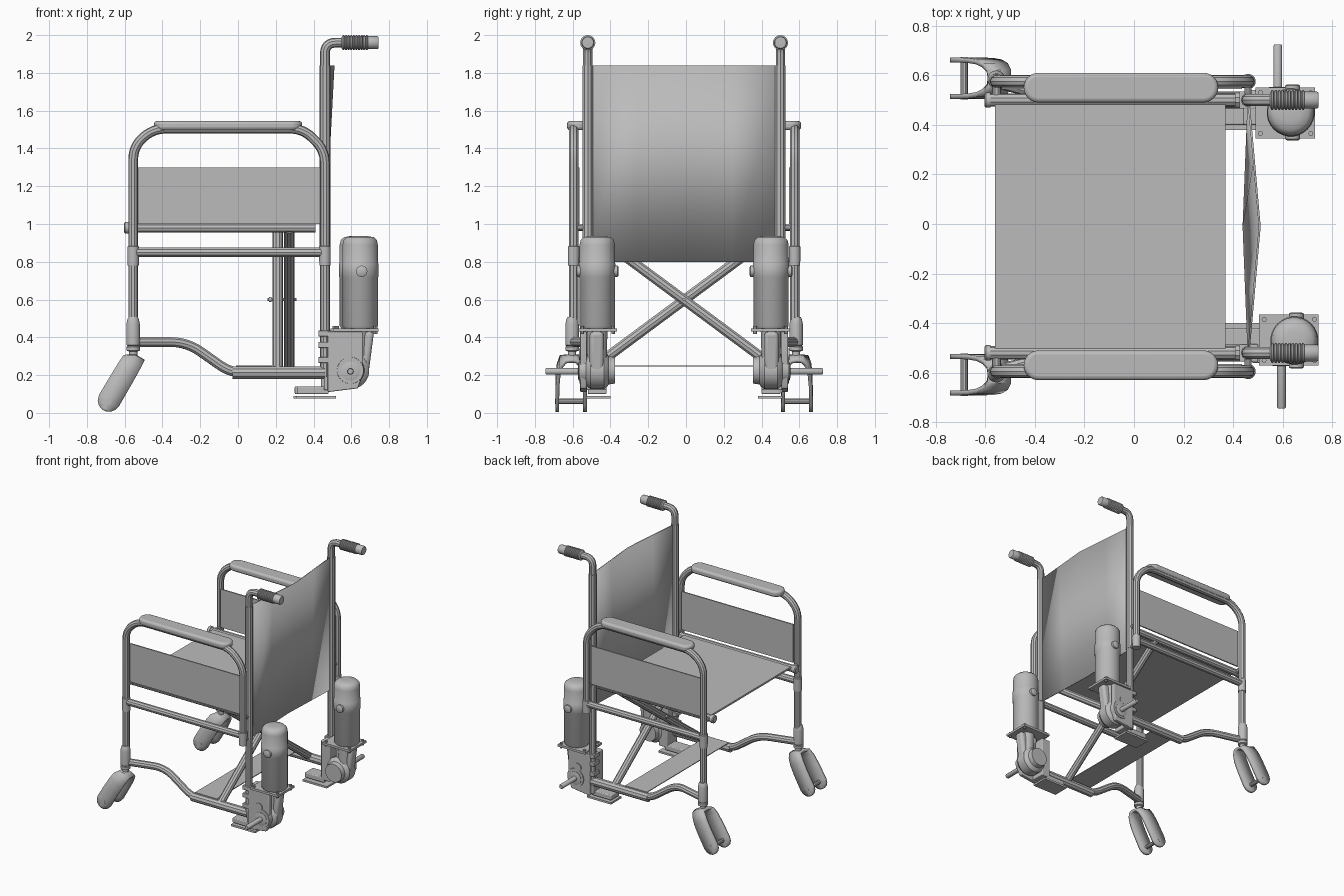
import bpy, bmesh, math
from mathutils import Vector

if "Cube" in bpy.data.objects:
    bpy.data.objects.remove(bpy.data.objects["Cube"])

gray = bpy.data.materials.new("plain gray")
gray.use_nodes = True
gray.diffuse_color = (0.5, 0.5, 0.5, 1)
gray.node_tree.nodes["Principled BSDF"].inputs["Base Color"].default_value = (0.5, 0.5, 0.5, 1)

MID = -0.01  # centre line between the two sides


def add(name, mesh, smooth=True):
    ob = bpy.data.objects.new(name, mesh)
    bpy.context.collection.objects.link(ob)
    mesh.materials.clear()
    mesh.materials.append(gray)
    if smooth:
        bpy.ops.object.select_all(action="DESELECT")
        ob.select_set(True)
        bpy.context.view_layer.objects.active = ob
        bpy.ops.object.shade_smooth_by_angle(angle=math.radians(35))
    return ob


def finish(name, bm, smooth=True):
    bmesh.ops.recalc_face_normals(bm, faces=bm.faces)
    me = bpy.data.meshes.new(name)
    bm.to_mesh(me)
    bm.free()
    return add(name, me, smooth)


def rounded(pts, rad, steps=6):
    """Replace the inner corners of a path by smooth bends."""
    pts = [Vector(p) for p in pts]
    out = [pts[0]]
    for a, b, c in zip(pts, pts[1:], pts[2:]):
        u, v = a - b, c - b
        k = min(rad, u.length * 0.49, v.length * 0.49)
        p, q = b + u.normalized() * k, b + v.normalized() * k
        for i in range(steps + 1):
            t = i / steps
            out.append(p * (1 - t) ** 2 + b * 2 * t * (1 - t) + q * t * t)
    return out + [pts[-1]]


def tube(name, pts, r, bend=0.1):
    cu = bpy.data.curves.new(name, "CURVE")
    cu.dimensions = "3D"
    cu.bevel_depth = r
    cu.bevel_resolution = 3
    cu.use_fill_caps = True
    path = rounded(pts, bend)
    sp = cu.splines.new("POLY")
    sp.points.add(len(path) - 1)
    for q, p in zip(sp.points, path):
        q.co = (*p, 1)
    tmp = bpy.data.objects.new(name + "_path", cu)
    bpy.context.collection.objects.link(tmp)
    dg = bpy.context.evaluated_depsgraph_get()
    me = bpy.data.meshes.new_from_object(tmp.evaluated_get(dg))
    bpy.data.objects.remove(tmp)
    return add(name, me)


def lathe(name, origin, axis, profile, n=28):
    """Turn (radius, distance along axis) pairs about an axis."""
    axis = Vector(axis)
    u = axis.orthogonal().normalized()
    v = axis.cross(u)
    bm = bmesh.new()
    rings = []
    for r, h in profile:
        c = Vector(origin) + axis * h
        rings.append([bm.verts.new(c + (u * math.cos(t) + v * math.sin(t)) * r)
                      for t in (2 * math.pi * i / n for i in range(n))])
    for a, b in zip(rings, rings[1:]):
        for i in range(n):
            j = (i + 1) % n
            bm.faces.new((a[i], a[j], b[j], b[i]))
    bm.faces.new(rings[0])
    bm.faces.new(rings[-1])
    return finish(name, bm)


def prism(name, outline, lo, hi, axis="y", bevel=0.0):
    """Extrude an outline in xz (axis y) or xy (axis z)."""
    bm = bmesh.new()
    place = (lambda a, b, t: (a, t, b)) if axis == "y" else (lambda a, b, t: (a, b, t))
    base = bm.faces.new([bm.verts.new(place(a, b, lo)) for a, b in outline])
    ext = bmesh.ops.extrude_face_region(bm, geom=[base])
    move = Vector(place(0, 0, hi - lo))
    bmesh.ops.translate(bm, vec=move, verts=[g for g in ext["geom"] if isinstance(g, bmesh.types.BMVert)])
    ob = finish(name, bm)
    if bevel:
        m = ob.modifiers.new("round", "BEVEL")
        m.width, m.segments = bevel, 3
        m.limit_method, m.angle_limit = "ANGLE", math.radians(40)
    return ob


def box(name, x, y, z, bevel=0.0):
    return prism(name, [(x[0], z[0]), (x[1], z[0]), (x[1], z[1]), (x[0], z[1])], min(y), max(y), "y", bevel)


def fork(name, y):
    """Two-armed caster fork, swept down a slanted axis."""
    top, down, across = Vector((-0.545, y, 0.3)), Vector((-0.507, 0, -0.862)), Vector((0.862, 0, -0.507))
    half = [(0.0, 0.0, 0.052), (0.03, 0.003, 0.054), (0.052, 0.03, 0.057), (0.066, 0.08, 0.059), (0.072, 0.15, 0.06),
            (0.074, 0.27, 0.061), (0.074, 0.3, 0.053), (0.074, 0.32, 0.036), (0.074, 0.331, 0.012)]
    path = [(-d, s, w) for d, s, w in reversed(half[1:])] + half
    bm = bmesh.new()
    rows = []
    for d, s, w in path:
        row = [top + down * s + across * k * w + Vector((0, d, 0)) for k in (-1, 0, 1)]
        rows.append([bm.verts.new((p.x, p.y, min(p.z, 0.3))) for p in row])
    for a, b in zip(rows, rows[1:]):
        for i in (0, 1):
            bm.faces.new((a[i], a[i + 1], b[i + 1], b[i]))
    ob = finish(name, bm)
    m = ob.modifiers.new("thickness", "SOLIDIFY")
    m.thickness, m.offset = 0.02, 0


def drive_unit(side, s):
    """Motor, gearbox, mounting clamp and output shaft."""
    dx = -0.015 if s > 0 else 0.0
    Y = lambda d: MID + s * d
    mx, my = 0.647 + dx, Y(0.46)
    lathe(side + "_motor", (mx, my, 0), (0, 0, 1),
          [(0.08, 0.44), (0.094, 0.46), (0.094, 0.715), (0.097, 0.72), (0.097, 0.79), (0.094, 0.795), (0.094, 0.89),
           (0.088, 0.915), (0.072, 0.93), (0.04, 0.936), (0.01, 0.937)])
    for k, tag in ((1, "outer"), (-1, "inner")):
        lathe(side + "_brush_cap_" + tag, (mx + 0.008, my, 0.75), (0, s * k, 0), [(0.03, 0.08), (0.03, 0.108), (0.022, 0.113)], 16)
    box(side + "_motor_plate", (0.505 + dx, 0.745 + dx), (Y(0.355), Y(0.56)), (0.43, 0.447))
    for px in (0.525, 0.728):
        for pd in (0.375, 0.54):
            lathe(side + "_plate_bolt", (px + dx, Y(pd), 0.447), (0, 0, 1), [(0.01, -0.03), (0.01, 0.012)], 8)
    prism(side + "_gear_column", [(0.56 + dx, 0.43), (0.72 + dx, 0.43), (0.69 + dx, 0.2), (0.58 + dx, 0.16)], Y(0.425), Y(0.5), "y", 0.02)
    lathe(side + "_gear_neck", (0.635 + dx, Y(0.46), 0.27), (0, 0, 1), [(0.05, 0), (0.055, 0.16)], 20)
    lathe(side + "_gear_wheel", (0.595 + dx, Y(0.46), 0.225), (0, s, 0),
          [(0.07, -0.095), (0.075, -0.06), (0.085, -0.055), (0.1, -0.035), (0.1, 0.035), (0.085, 0.055), (0.075, 0.06), (0.07, 0.095)])
    prism(side + "_gear_side_plate", [(0.475 + dx, 0.11), (0.635 + dx, 0.13), (0.66 + dx, 0.2), (0.66 + dx, 0.43), (0.475 + dx, 0.43)],
          Y(0.515), Y(0.55), "y", 0.006)
    lathe(side + "_bearing_ring", (0.595 + dx, Y(0.55), 0.22), (0, s, 0), [(0.05, 0), (0.05, 0.008), (0.035, 0.012)])
    lathe(side + "_idler_cover", (0.575 + dx, Y(0.55), 0.31), (0, s, 0), [(0.03, 0), (0.03, 0.007)], 20)
    lathe(side + "_output_shaft", (0.595 + dx, Y(0.46), 0.22), (0, s, 0), [(0.018, 0), (0.018, 0.268), (0.014, 0.275)], 16)
    # clamp that holds the unit on the frame
    box(side + "_clamp_back", (0.455 + dx, 0.53 + dx), (Y(0.41), Y(0.53)), (0.12, 0.43), 0.006)
    box(side + "_clamp_foot", (0.31 + dx, 0.52 + dx), (Y(0.39), Y(0.52)), (0.075, 0.09))
    box(side + "_clamp_block", (0.315 + dx, 0.48 + dx), (Y(0.41), Y(0.51)), (0.1, 0.14), 0.006)
    for z in (0.28, 0.36, 0.42):
        box(side + "_post_clamp", (0.425, 0.5), (Y(0.475), Y(0.545)), (z - 0.016, z + 0.016), 0.004)


for side, s in (("left", 1), ("right", -1)):
    Y = lambda d: MID + s * d
    yf, ya = Y(0.51), Y(0.585)
    # frame
    tube(side + "_back_post", [(0.46, yf, 0.19), (0.46, yf, 1.96), (0.58, yf, 1.96)], 0.026, 0.115)
    tube(side + "_seat_tube", [(-0.59, yf, 0.98), (0.41, yf, 0.98)], 0.027)
    lathe(side + "_seat_tube_cap", (-0.603, yf, 0.98), (1, 0, 0), [(0.024, 0), (0.031, 0.006), (0.031, 0.025)], 16)
    tube(side + "_lower_tube", [(-0.555, ya, 0.375), (-0.27, yf, 0.375), (-0.04, yf, 0.213), (0.1, yf, 0.213)], 0.027, 0.09)
    tube(side + "_lower_sleeve", [(-0.03, yf, 0.213), (0.46, yf, 0.213)], 0.034)
    # armrest
    tube(side + "_arm_tube", [(-0.555, ya, 0.36), (-0.555, ya, 1.41), (-0.45, ya, 1.505), (0.345, ya, 1.505),
                              (0.46, ya, 1.39), (0.46, ya, 0.8)], 0.026, 0.07)
    tube(side + "_arm_rail", [(-0.555, ya, 0.85), (0.46, ya, 0.85)], 0.026)
    for tag, x in (("front", -0.555), ("rear", 0.46)):
        lathe(side + "_" + tag + "_socket", (x, ya, 0.78), (0, 0, 1), [(0.03, 0), (0.031, 0.1), (0.026, 0.104)], 20)
    for z in (0.81, 0.98):
        tube(side + "_rear_link", [(0.46, yf, z), (0.46, ya, z)], 0.014)
    tube(side + "_front_link", [(-0.555, yf, 0.98), (-0.555, ya, 0.98)], 0.018)
    box(side + "_side_panel", (-0.535, 0.435), (Y(0.555), Y(0.565)), (1.0, 1.3))
    pad = []
    for cx, start in ((0.28, -90), (-0.385, 90)):
        for i in range(13):
            t = math.radians(start + i * 15)
            pad.append((cx + 0.06 * math.cos(t), Y(0.56) + 0.06 * math.sin(t)))
    prism(side + "_arm_pad", pad, 1.497, 1.545, "z", 0.016)
    # push handle with ribs
    ribs = [(0.028, 0)]
    for i in range(10):
        x = 0.004 + i * 0.0138
        ribs += [(0.034, x), (0.04, x + 0.003), (0.04, x + 0.009), (0.034, x + 0.012)]
    ribs += [(0.034, 0.19), (0.03, 0.196), (0.015, 0.197)]
    lathe(side + "_push_grip", (0.548, yf, 1.96), (1, 0, 0), ribs, 24)
    # caster
    yc = Y(0.598)
    lathe(side + "_caster_housing", (-0.555, Y(0.593), 0), (0, 0, 1),
          [(0.022, 0.29), (0.022, 0.325), (0.036, 0.33), (0.036, 0.35), (0.031, 0.355), (0.036, 0.36), (0.036, 0.47),
           (0.031, 0.495), (0.024, 0.508)], 20)
    fork(side + "_caster_fork", yc)
    tube(side + "_caster_axle", [(-0.685, yc - 0.085, 0.062), (-0.685, yc + 0.085, 0.062)], 0.015)
    drive_unit(side, s)

# cross brace with its pivot bolt
for tag, s, x in (("front", 1, 0.21), ("rear", -1, 0.272)):
    tube(tag + "_cross_tube", [(x, MID - s * 0.51, 0.22), (x, MID + s * 0.51, 0.975)], 0.028)
tube("pivot_bolt", [(0.155, MID, 0.6), (0.31, MID, 0.6)], 0.008)
lathe("pivot_washer", (0.165, MID, 0.6), (1, 0, 0), [(0.014, 0), (0.014, 0.012)], 12)

# seat and lower strap
box("seat", (-0.56, 0.37), (MID - 0.5, MID + 0.5), (0.985, 0.999))
box("lower_strap", (-0.01, 0.18), (MID - 0.51, MID + 0.51), (0.245, 0.251))

# sagging backrest wrapped round the posts
bm = bmesh.new()
rows = []
for z, sag in ((0.8, -0.02), (1.84, 0.045)):
    rows.append([bm.verts.new((0.462 + sag * (1 - abs(k)), MID + 0.51 * k, z)) for k in (-1, -0.5, 0, 0.5, 1)])
for i in range(4):
    bm.faces.new((rows[0][i], rows[0][i + 1], rows[1][i + 1], rows[1][i]))
back = finish("backrest", bm)
m = back.modifiers.new("thickness", "SOLIDIFY")
m.thickness, m.offset = 0.008, 0
for side, s in (("left", 1), ("right", -1)):
    tube(side + "_backrest_sleeve", [(0.46, MID + s * 0.51, 0.8), (0.46, MID + s * 0.51, 1.84)], 0.029)
